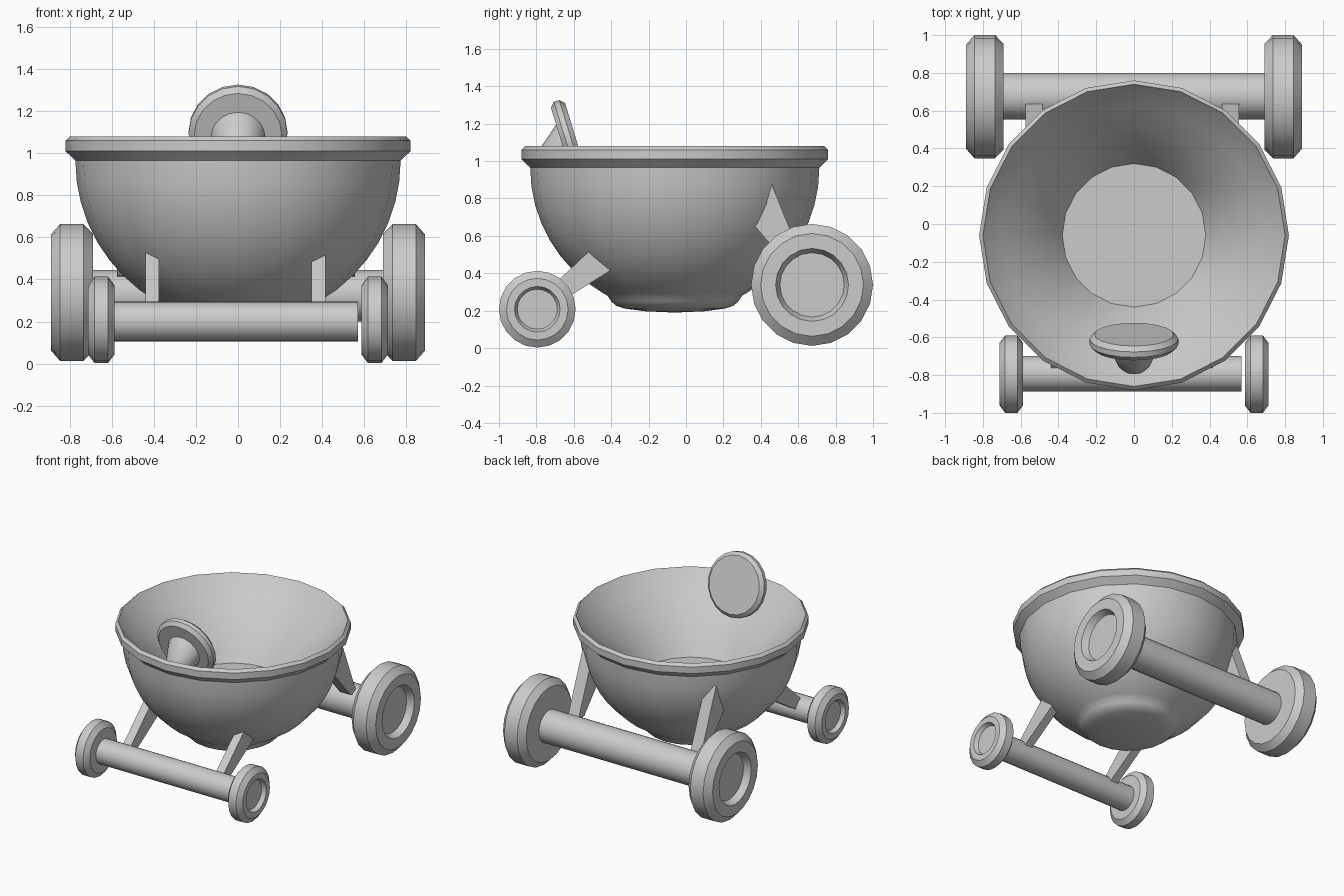
import bpy, bmesh
from math import sin, cos, pi, radians
from mathutils import Matrix

if "Cube" in bpy.data.objects:
    bpy.data.objects.remove(bpy.data.objects["Cube"])


def finish(name, bm, smooth=True):
    bmesh.ops.remove_doubles(bm, verts=bm.verts, dist=1e-4)
    bmesh.ops.recalc_face_normals(bm, faces=bm.faces)
    me = bpy.data.meshes.new(name)
    bm.to_mesh(me)
    bm.free()
    ob = bpy.data.objects.new(name, me)
    bpy.context.collection.objects.link(ob)
    if smooth:
        bpy.ops.object.select_all(action='DESELECT')
        ob.select_set(True)
        bpy.context.view_layer.objects.active = ob
        bpy.ops.object.shade_smooth_by_angle(angle=radians(32))
    return ob


def lathe(name, profile, n, matrix):
    """Revolve (radius, height) points round local z, then place."""
    bm = bmesh.new()
    rings = [[bm.verts.new((r * cos(2 * pi * i / n), r * sin(2 * pi * i / n), z))
              for i in range(n)] for r, z in profile]
    for a, b in zip(rings, rings[1:]):
        for i in range(n):
            j = (i + 1) % n
            bm.faces.new((a[i], a[j], b[j], b[i]))
    bmesh.ops.remove_doubles(bm, verts=bm.verts, dist=1e-4)
    bmesh.ops.transform(bm, matrix=matrix, verts=bm.verts)
    return finish(name, bm)


def along_x(x, y, z, side=1):
    return Matrix.Translation((x, y, z)) @ Matrix.Rotation(side * pi / 2, 4, 'Y')


def strut(name, x0, x1, pts):
    """Plate with a (y, z) outline between two x positions."""
    bm = bmesh.new()
    a = [bm.verts.new((x0, y, z)) for y, z in pts]
    b = [bm.verts.new((x1, y, z)) for y, z in pts]
    bm.faces.new(a)
    bm.faces.new(b)
    for i in range(len(pts)):
        j = (i + 1) % len(pts)
        bm.faces.new((a[i], a[j], b[j], b[i]))
    return finish(name, bm, False)


# bowl: soft foot, round outer wall, flared rim, funnel hollow with flat floor
bowl = [(0, 0.19), (0.16, 0.197), (0.27, 0.212), (0.315, 0.227), (0.34, 0.25), (0.36, 0.28)]
for k in range(9):
    t = radians(60) * (1 - k / 8)
    bowl.append((0.773 * cos(t), 0.965 - 0.773 * sin(t)))
bowl += [(0.82, 1.01), (0.82, 1.06), (0.80, 1.08), (0.785, 1.06),
         (0.69, 0.965), (0.58, 0.85), (0.47, 0.72), (0.38, 0.578), (0, 0.578)]
lathe("bowl", bowl, 20, Matrix.Translation((0, -0.06, 0)))

# axles
lathe("rear_axle", [(0, -0.7), (0.123, -0.7), (0.123, 0.7), (0, 0.7)], 20,
      along_x(0, 0.677, 0.323))
lathe("front_axle", [(0, -0.6), (0.094, -0.6), (0.094, 0.57), (0, 0.57)], 20,
      along_x(0, -0.793, 0.2))

# wheels with chamfered tread and recessed hub; local z points outwards
rear = [(0, 0), (0.28, 0), (0.326, 0.045), (0.326, 0.155), (0.275, 0.2),
        (0.195, 0.2), (0.172, 0.15), (0, 0.15)]
front = [(0, 0), (0.165, 0), (0.205, 0.03), (0.205, 0.095), (0.165, 0.125),
         (0.122, 0.125), (0.107, 0.095), (0, 0.095)]
for side, word in ((-1, "left"), (1, "right")):
    lathe("rear_wheel_" + word, rear, 20,
          along_x(side * 0.69, 0.674, 0.338, side))
    lathe("front_wheel_" + word, front, 20,
          along_x(side * 0.587, -0.795, 0.208, side))

# struts fanning out from the axles to the bowl
front_pts = [(-0.77, 0.28), (-0.73, 0.21), (-0.38, 0.43), (-0.50, 0.535)]
rear_pts = [(0.65, 0.40), (0.57, 0.42), (0.36, 0.66), (0.40, 0.74), (0.455, 0.885)]
for word, f, r in (("left", (-0.44, -0.375), (-0.575, -0.485)),
                   ("right", (0.35, 0.415), (0.465, 0.555))):
    strut("front_strut_" + word, *f, front_pts)
    strut("rear_strut_" + word, *r, rear_pts)

# tilted round knob with a stem sloping down to the front of the rim
tilt = Matrix.Translation((0, -0.623, 1.097)) @ Matrix.Rotation(-radians(73), 4, 'X')
lathe("knob", [(0, -0.04), (0.208, -0.04), (0.235, -0.015),
               (0.235, 0.015), (0.21, 0.04), (0, 0.04)], 20, tilt)
shear = Matrix.Identity(4)
shear[1][2] = -0.4
lathe("knob_stem", [(0, -0.185), (0.05, -0.185), (0.085, -0.15), (0.13, -0.04), (0.13, 0), (0, 0)],
      20, tilt @ shear)
